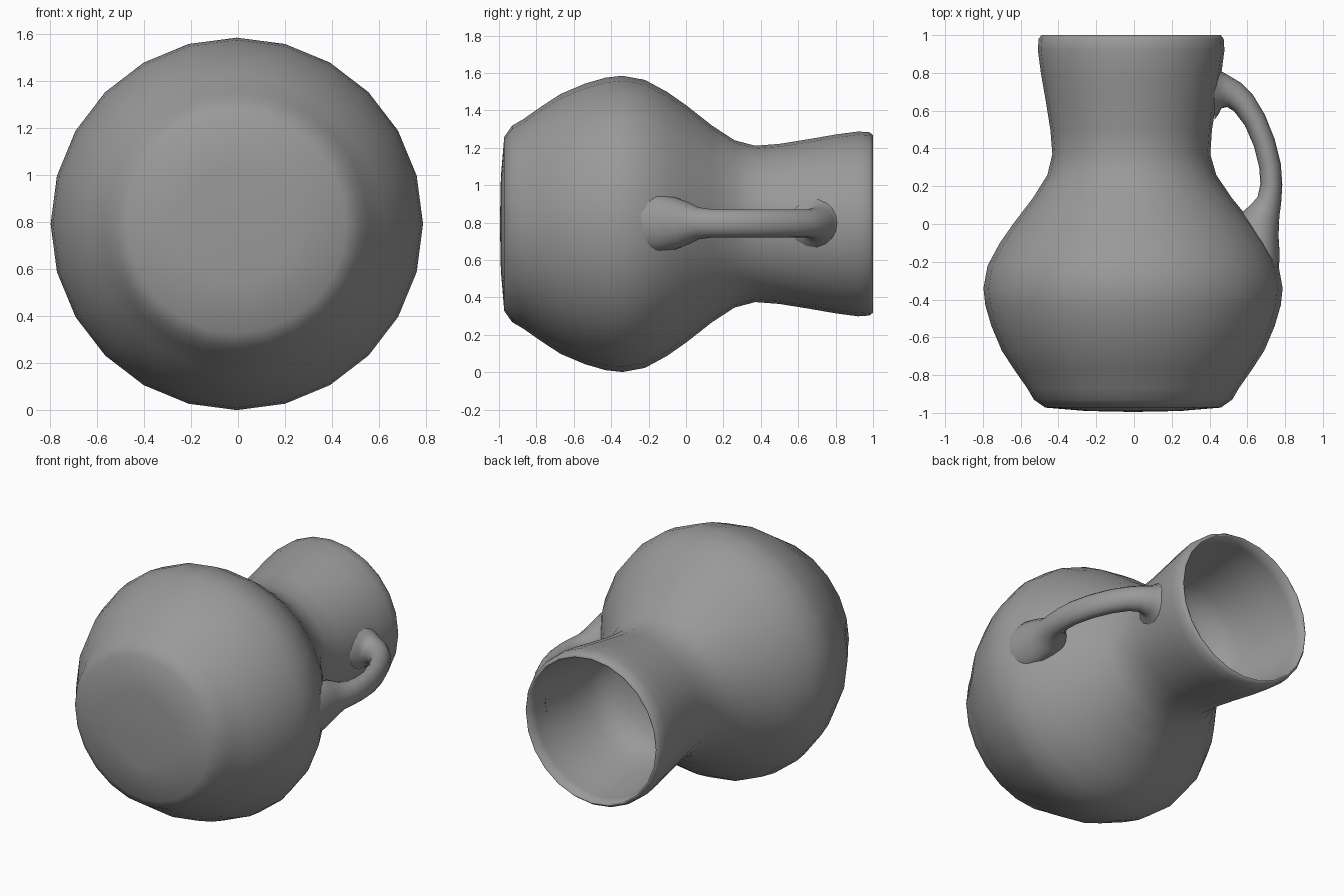
import bpy, bmesh
from math import sin, cos, pi
from mathutils import Vector

if "Cube" in bpy.data.objects:
    bpy.data.objects.remove(bpy.data.objects["Cube"])

AXIS_Z = 0.793

clay = bpy.data.materials.new("dark_clay")
clay.diffuse_color = (0.32, 0.32, 0.32, 1)
clay.use_nodes = True
clay.node_tree.nodes["Principled BSDF"].inputs["Base Color"].default_value = clay.diffuse_color


def loft(name, rings):
    """Skin a list of equal rings; a one-point ring closes to a tip."""
    bm = bmesh.new()
    rows = [[bm.verts.new(p) for p in ring] for ring in rings]
    for a, b in zip(rows, rows[1:]):
        n = max(len(a), len(b))
        for i in range(n):
            j = (i + 1) % n
            quad = [a[i % len(a)], a[j % len(a)], b[j % len(b)], b[i % len(b)]]
            bm.faces.new(list(dict.fromkeys(quad)))
    bmesh.ops.recalc_face_normals(bm, faces=bm.faces)
    mesh = bpy.data.meshes.new(name)
    bm.to_mesh(mesh)
    bm.free()
    mesh.shade_smooth()
    mesh.materials.append(clay)
    obj = bpy.data.objects.new(name, mesh)
    bpy.context.collection.objects.link(obj)
    return obj


def body_ring(y, r, sides=24):
    cx = -0.005 if y < 0 else -0.005 - 0.01 * min(1, y / 0.4)
    if r == 0:
        return [(cx, y, AXIS_Z)]
    return [(cx + r * sin(2 * pi * i / sides), y, AXIS_Z + r * cos(2 * pi * i / sides))
            for i in range(sides)]


# Jug: outer profile (y, radius) from base to rim, then the rounded hollow of the neck
outer = [(-0.995, 0), (-0.99, 0.25), (-0.972, 0.465), (-0.93, 0.525), (-0.87, 0.56),
         (-0.77, 0.63), (-0.67, 0.695), (-0.54, 0.75), (-0.43, 0.782), (-0.34, 0.792),
         (-0.22, 0.77), (-0.1, 0.705), (0, 0.635), (0.14, 0.525), (0.26, 0.447),
         (0.37, 0.418), (0.5, 0.428), (0.65, 0.452), (0.8, 0.478), (0.92, 0.494),
         (0.98, 0.49), (1.0, 0.475)]
hollow = [(1.0, 0.467), (0.92, 0.46), (0.8, 0.443), (0.65, 0.413), (0.5, 0.385),
          (0.41, 0.345), (0.35, 0.27), (0.315, 0.15), (0.305, 0)]
loft("jug_body", [body_ring(y, r) for y, r in outer + hollow])

# Handle: centre (x, y), in-plane half width, half width in z; flared where it joins
path = [(0.425, 0.70, 0.15, 0.13), (0.45, 0.70, 0.115, 0.11), (0.48, 0.70, 0.09, 0.092),
        (0.53, 0.683, 0.074, 0.08), (0.58, 0.64, 0.066, 0.075), (0.64, 0.55, 0.06, 0.075),
        (0.69, 0.43, 0.058, 0.075), (0.72, 0.31, 0.058, 0.075), (0.727, 0.21, 0.058, 0.075),
        (0.717, 0.13, 0.064, 0.077), (0.695, 0.07, 0.082, 0.085), (0.665, 0.02, 0.108, 0.11),
        (0.655, -0.06, 0.11, 0.14), (0.67, -0.17, 0.102, 0.16), (0.69, -0.32, 0.075, 0.14)]


def handle_ring(k, sides=16):
    x, y, w, h = path[k]
    a, b = path[max(k - 1, 0)], path[min(k + 1, len(path) - 1)]
    t = Vector((b[0] - a[0], b[1] - a[1], 0)).normalized()
    n = Vector((-t.y, t.x, 0))
    c = Vector((x, y, AXIS_Z + 0.003))
    return [c + n * w * cos(2 * pi * i / sides) + Vector((0, 0, h * sin(2 * pi * i / sides)))
            for i in range(sides)]


loft("handle", [handle_ring(k) for k in range(len(path))])
